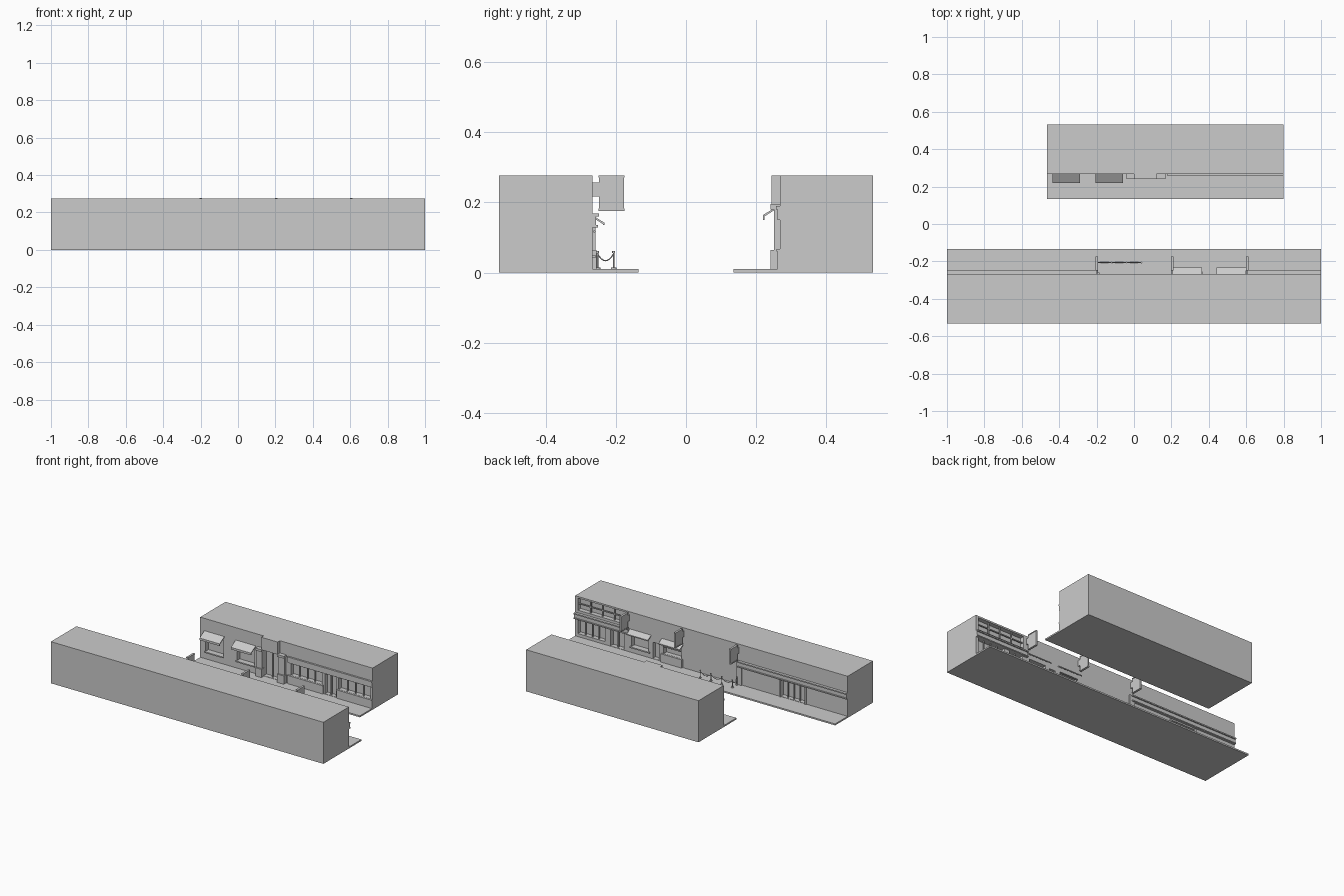
import bpy, bmesh, math
from mathutils import Vector

if "Cube" in bpy.data.objects:
    bpy.data.objects.remove(bpy.data.objects["Cube"])

NEAR, FAR = -0.266, 0.268      # street-side wall planes of the two rows


def mesh_obj(name, verts, faces):
    me = bpy.data.meshes.new(name)
    me.from_pydata(verts, [], faces)
    bm = bmesh.new()
    bm.from_mesh(me)
    bmesh.ops.recalc_face_normals(bm, faces=bm.faces)
    bm.to_mesh(me)
    bm.free()
    ob = bpy.data.objects.new(name, me)
    bpy.context.collection.objects.link(ob)
    return ob


def prism(name, x0, x1, prof):
    """Extrude a (y, z) profile along x."""
    n = len(prof)
    verts = [(x, y, z) for x in (x0, x1) for y, z in prof]
    faces = [tuple(range(n)), tuple(range(n, 2 * n))]
    faces += [(i, (i + 1) % n, n + (i + 1) % n, n + i) for i in range(n)]
    return mesh_obj(name, verts, faces)


def box(name, x0, x1, y0, y1, z0, z1):
    return prism(name, x0, x1, [(y0, z0), (y1, z0), (y1, z1), (y0, z1)])


def cut(target, wall, depth, openings):
    """Sink rectangular recesses into a wall; depth is signed in y."""
    for x0, x1, z0, z1 in openings:
        ys = sorted((wall - depth * 0.5, wall + depth))
        c = box("cutter", x0, x1, ys[0], ys[1], z0, z1)
        m = target.modifiers.new("recess", 'BOOLEAN')
        m.operation, m.solver, m.object = 'DIFFERENCE', 'EXACT', c
        bpy.context.view_layer.objects.active = target
        bpy.ops.object.modifier_apply(modifier=m.name)
        bpy.data.objects.remove(c)


def mullions(name, xs, y, z0, z1, w=0.006):
    for x in xs:
        box(name, x - w / 2, x + w / 2, y - 0.004, y + 0.004, z0, z1)


def awning(name, x0, x1, wall, out, z_top, z_edge, z_low):
    t = 0.004 if out > wall else -0.004
    prism(name, x0, x1, [(wall, z_top), (out, z_edge), (out, z_low),
                         (out - t, z_low), (out - t, z_edge - 0.004), (wall, z_top - 0.006)])


def tube(name, pts, r, sides=8):
    cu = bpy.data.curves.new(name, 'CURVE')
    cu.dimensions, cu.bevel_depth, cu.bevel_resolution = '3D', r, 1
    cu.use_fill_caps = True
    s = cu.splines.new('POLY')
    s.points.add(len(pts) - 1)
    for p, co in zip(s.points, pts):
        p.co = (*co, 1)
    ob = bpy.data.objects.new(name, cu)
    bpy.context.collection.objects.link(ob)


def cylinder(name, x, y, z0, z1, r):
    bpy.ops.mesh.primitive_cylinder_add(vertices=12, radius=r, depth=z1 - z0,
                                        location=(x, y, (z0 + z1) / 2))
    bpy.context.object.name = name
    bpy.ops.object.shade_smooth_by_angle()


# Near row: block with pavement, facade facing +y
near = prism("near_block", -1, 1, [(-0.533, 0), (-0.135, 0), (-0.135, 0.01),
                                   (NEAR, 0.01), (NEAR, 0.276), (-0.533, 0.276)])
cut(near, NEAR, -0.03, [
    (0.63, 0.98, 0.185, 0.265),                              # upper windows
    (0.78, 0.98, 0.03, 0.128), (0.64, 0.74, 0.012, 0.128),   # shop window and door
    (0.46, 0.585, 0.05, 0.128), (0.385, 0.43, 0.012, 0.12),
    (0.22, 0.35, 0.066, 0.128),
    (-0.69, -0.51, 0.012, 0.118),                            # entrance
])
YN = NEAR - 0.012
mullions("upper_window_bar", [0.717, 0.805, 0.892], YN, 0.185, 0.265)
box("upper_window_rail", 0.63, 0.98, YN - 0.004, YN + 0.004, 0.222, 0.228)
mullions("shop_window_bar", [0.83, 0.88, 0.93], YN, 0.03, 0.128)
mullions("shop_door_bar", [0.69], YN, 0.012, 0.128)
mullions("entrance_bar", [-0.645, -0.6, -0.555], YN, 0.012, 0.118)
for x in (-0.693, -0.507):
    box("entrance_post", x - 0.006, x + 0.006, NEAR, NEAR + 0.007, 0.01, 0.122)

# Near row trims
for x0, x1 in ((-1, -0.2), (0.605, 1)):
    box("near_cornice", x0, x1, NEAR, -0.256, 0.135, 0.16)
    box("near_cornice_cap", x0, x1, NEAR, -0.248, 0.16, 0.168)
    box("near_cornice_foot", x0, x1, NEAR, -0.25, 0.128, 0.135)
box("window_apron", 0.21, 0.365, NEAR, -0.255, 0.01, 0.065)
box("window_sill", 0.45, 0.595, NEAR, -0.257, 0.042, 0.05)
box("corner_pilaster", -0.225, -0.185, NEAR, -0.258, 0.01, 0.168)
for x0 in (0.208, 0.442):
    awning("near_awning", x0, x0 + 0.156, NEAR, -0.232, 0.163, 0.142, 0.135)
tube("wall_rail", [(0.22, -0.26, 0.117), (0.35, -0.26, 0.117)], 0.004)

# Projecting blank signs
for x in (-0.2, 0.205, 0.605):
    box("sign_bracket", x - 0.004, x + 0.004, NEAR, -0.248, 0.217, 0.257)
    box("sign_panel", x - 0.005, x + 0.005, -0.248, -0.176, 0.182, 0.271)
    for z in (0.176, 0.271):
        box("sign_edge", x - 0.007, x + 0.007, -0.249, -0.175, z, z + 0.006)

# Rope barrier
posts = [(-0.197, -0.252)] + [(-0.197 + i * 0.079, -0.206) for i in range(4)]
for x, y in posts:
    cylinder("barrier_base", x, y, 0.01, 0.014, 0.008)
    cylinder("barrier_post", x, y, 0.012, 0.058, 0.0025)
    cylinder("barrier_cap", x, y, 0.056, 0.062, 0.0045)
for a, b in zip(posts, posts[1:]):
    pts = []
    for i in range(9):
        t = i / 8
        p = Vector(a).lerp(Vector(b), t)
        pts.append((p.x, p.y, 0.054 - 0.08 * t * (1 - t)))
    tube("barrier_rope", pts, 0.002)

# Far row: block with pavement, facade facing -y
far = prism("far_block", -0.465, 0.8, [(0.533, 0), (0.135, 0), (0.135, 0.01),
                                       (FAR, 0.01), (FAR, 0.276), (0.533, 0.276)])
cut(far, FAR, 0.03, [
    (-0.425, -0.295, 0.06, 0.17), (-0.195, -0.065, 0.06, 0.17),   # awning windows
    (0.0, 0.12, 0.012, 0.19),                                     # main door
    (0.2, 0.43, 0.068, 0.145), (0.45, 0.53, 0.012, 0.145), (0.55, 0.785, 0.068, 0.145),
])
YF = FAR + 0.012
mullions("far_window_bar", [0.258, 0.315, 0.372, 0.61, 0.668, 0.727], YF, 0.068, 0.145)
mullions("far_door_bar", [0.49], YF, 0.012, 0.145)
mullions("main_door_bar", [0.06], YF, 0.012, 0.19)

# Far row awnings and sills
for x0 in (-0.435, -0.205):
    awning("far_awning", x0, x0 + 0.147, FAR, 0.219, 0.194, 0.164, 0.15)
    box("far_window_sill", x0 + 0.005, x0 + 0.142, 0.26, FAR, 0.052, 0.06)

# Portal: two pilasters and a raised parapet panel
for x0, x1 in ((-0.038, 0.0), (0.12, 0.165)):
    box("portal_pilaster", x0, x1, 0.25, FAR, 0.01, 0.195)
    box("portal_pilaster_foot", x0 - 0.003, x1 + 0.003, 0.24, FAR, 0.01, 0.065)
    box("portal_pilaster_head", x0 - 0.003, x1 + 0.003, 0.24, FAR, 0.18, 0.195)
box("portal_panel", 0.0, 0.12, 0.244, FAR, 0.193, 0.276)

# Shop front trims
box("far_cornice", 0.18, 0.8, 0.26, FAR, 0.15, 0.18)
box("far_cornice_cap", 0.18, 0.8, 0.256, FAR, 0.18, 0.19)
for x0, x1 in ((0.18, 0.44), (0.54, 0.8)):
    box("far_base", x0, x1, 0.261, FAR, 0.01, 0.06)
    box("far_base_cap", x0, x1, 0.257, FAR, 0.06, 0.067)
